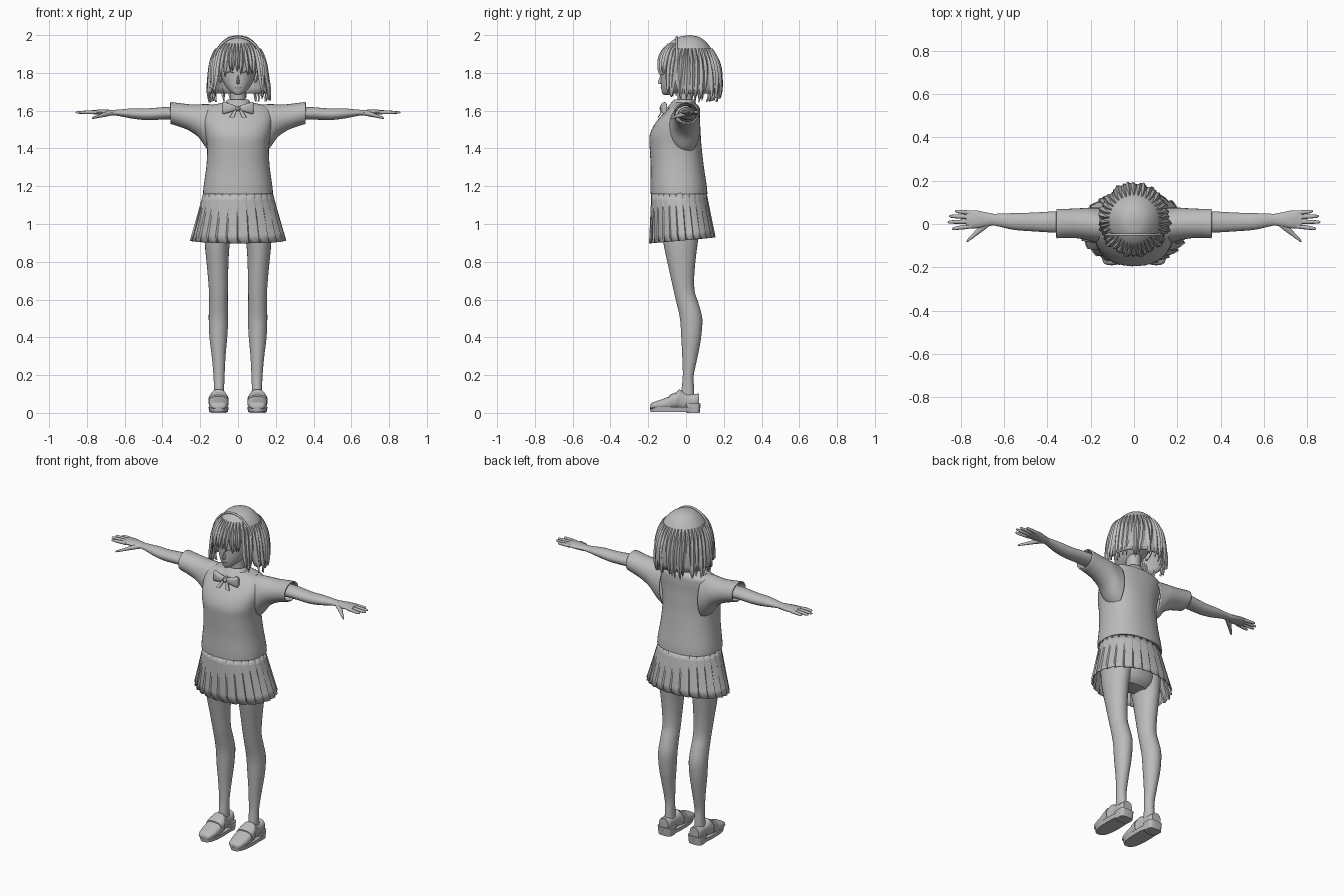
import bpy, bmesh, math, random
from math import sin, cos, pi

random.seed(4)
cube = bpy.data.objects.get("Cube")
if cube:
    bpy.data.objects.remove(cube)

grey = bpy.data.materials.new("plain grey")
grey.use_nodes = True
grey.diffuse_color = (.5, .5, .5, 1)
grey.node_tree.nodes["Principled BSDF"].inputs["Base Color"].default_value = (.5, .5, .5, 1)


def finish(name, bm, sharp=40, shell=0):
    """Turn a bmesh into a smooth object, with optional wall thickness."""
    bmesh.ops.recalc_face_normals(bm, faces=bm.faces)
    mesh = bpy.data.meshes.new(name)
    bm.to_mesh(mesh)
    bm.free()
    mesh.materials.append(grey)
    for poly in mesh.polygons:
        poly.use_smooth = True
    mesh.set_sharp_from_angle(angle=math.radians(sharp))
    ob = bpy.data.objects.new(name, mesh)
    bpy.context.collection.objects.link(ob)
    if shell:
        mod = ob.modifiers.new("wall", "SOLIDIFY")
        mod.thickness = shell
        mod.offset = -1
    return ob


def spline(rows, steps=4):
    """Catmull-Rom interpolation between rows of numbers."""
    out = []
    for i in range(len(rows) - 1):
        a, b, c, d = rows[max(i - 1, 0)], rows[i], rows[i + 1], rows[min(i + 2, len(rows) - 1)]
        for k in range(steps):
            t = k / steps
            out.append([q + t * ((r - p) + t * (2 * p - 5 * q + 4 * r - s + t * (3 * (q - r) + s - p))) / 2
                        for p, q, r, s in zip(a, b, c, d)])
    return out + [list(rows[-1])]


def skin(bm, rings, caps=True, loop=True):
    """Bridge rings of points with quads."""
    grid = [[bm.verts.new(p) for p in ring] for ring in rings]
    n = len(grid[0])
    for lo, hi in zip(grid, grid[1:]):
        for j in range(n if loop else n - 1):
            k = (j + 1) % n
            bm.faces.new((lo[j], lo[k], hi[k], hi[j]))
    if caps:
        bm.faces.new(grid[0])
        bm.faces.new(grid[-1])


def loft(name, axis, rows, side=1, n=28, power=2, steps=4, caps=True, shell=0, sharp=40):
    """Rounded sections given as (position, min a, max a, min b, max b)."""
    rings = []
    for p, a0, a1, b0, b1 in spline(rows, steps):
        ring = []
        for j in range(n):
            t = 2 * pi * j / n
            u = math.copysign(abs(cos(t)) ** (2 / power), cos(t))
            v = math.copysign(abs(sin(t)) ** (2 / power), sin(t))
            a = (a0 + a1 + u * (a1 - a0)) / 2
            b = (b0 + b1 + v * (b1 - b0)) / 2
            x, y, z = {"x": (p, a, b), "y": (a, p, b), "z": (a, b, p)}[axis]
            ring.append((x * side, y, z))
        rings.append(ring)
    bm = bmesh.new()
    skin(bm, rings, caps)
    return finish(name, bm, sharp, shell)


def centred(rows):
    return [(z, -w, w, y0, y1) for z, w, y0, y1 in rows]


# Sweater, hips, neck and collar
loft("sweater_body", "z", centred([
    (1.16, .185, -.187, .113), (1.2, .182, -.188, .11), (1.3, .168, -.187, .095),
    (1.4, .163, -.192, .083), (1.47, .172, -.192, .078), (1.53, .182, -.165, .075),
    (1.58, .185, -.125, .075), (1.62, .165, -.085, .07), (1.642, .08, -.065, .045)]),
    n=48, power=2.3)
loft("hips", "z", centred([(.9, .1, -.06, .04), (.96, .15, -.12, .08), (1.17, .16, -.15, .09)]))
loft("neck", "z", centred([(1.58, .05, -.05, .05), (1.65, .04, -.045, .035), (1.76, .042, -.05, .04)]))
loft("collar", "z", centred([(1.615, .085, -.1, .06), (1.64, .07, -.08, .052), (1.66, .055, -.06, .045)]),
     caps=False, shell=.006)

# Pleated skirt
PLEATS = 26
bm = bmesh.new()
rings = []
for i in range(7):
    f = i / 6
    w, y0, y1 = .183 + .06 * f, -.183 - .004 * f, .108 + .04 * f
    ring = []
    for j in range(PLEATS * 4):
        t = 2 * pi * (j // 4 + (0, .45, .9, 1.02)[j % 4]) / PLEATS
        g = 1 + (.004 + .05 * f) * (0, .6, 1, .1)[j % 4]
        y = (y0 + y1) / 2 - cos(t) * (y1 - y0) / 2 * g
        ring.append((w * sin(t) * g, y, 1.168 - f * (.253 - .09 * y)))
    rings.append(ring)
skin(bm, rings, caps=False)
finish("pleated_skirt", bm, 25, .004)

for side, tag in ((1, "left"), (-1, "right")):
    # Sleeve and arm
    loft(tag + "_sleeve", "x", [
        (.13, -.09, .075, 1.37, 1.632), (.17, -.088, .075, 1.405, 1.635), (.21, -.076, .075, 1.46, 1.633),
        (.26, -.066, .072, 1.495, 1.634), (.31, -.064, .07, 1.515, 1.64), (.358, -.066, .07, 1.53, 1.646)],
        side, caps=False, shell=.007)
    loft(tag + "_arm", "x", [
        (.2, -.045, .06, 1.54, 1.62), (.36, -.04, .058, 1.553, 1.62), (.48, -.033, .052, 1.55, 1.612),
        (.56, -.026, .05, 1.558, 1.612), (.64, -.008, .047, 1.573, 1.605), (.68, -.006, .048, 1.573, 1.603)],
        side, n=20)
    # Hand with four fingers and a thumb
    loft(tag + "_palm", "x", [
        (.65, -.006, .047, 1.574, 1.604), (.69, -.014, .055, 1.574, 1.605),
        (.73, -.02, .063, 1.578, 1.606), (.775, -.018, .06, 1.582, 1.602)], side, n=16)
    for name, y, tip, spread in (("index", -.01, .84, -.012), ("middle", .011, .86, -.002),
                                 ("ring", .032, .853, .004), ("little", .051, .825, .008)):
        rows = [(.75 + (tip - .75) * f, y + spread * f - r, y + spread * f + r, 1.591 - r, 1.591 + r)
                for f, r in ((0, .0105), (.5, .0095), (.9, .007), (1, .002))]
        loft(tag + "_" + name + "_finger", "x", rows, side, n=10, steps=3)
    loft(tag + "_thumb", "x", [
        (.665, -.008, .02, 1.575, 1.598), (.7, -.035, .005, 1.568, 1.594), (.735, -.06, -.034, 1.562, 1.58),
        (.765, -.082, -.066, 1.557, 1.569), (.772, -.084, -.079, 1.558, 1.562)], side, n=12)

    # Leg
    loft(tag + "_leg", "z", [
        (.07, .072, .13, -.03, .045), (.14, .073, .128, -.022, .042), (.2, .071, .13, -.017, .041),
        (.3, .066, .139, -.02, .062), (.4, .057, .151, -.025, .08), (.5, .052, .155, -.032, .086),
        (.58, .054, .153, -.05, .066), (.65, .054, .154, -.066, .045), (.75, .052, .162, -.088, .045),
        (.9, .043, .176, -.12, .062), (1.04, .01, .18, -.14, .085)], side)

    # Loafer with sole, heel and strap
    loft(tag + "_shoe_upper", "y", [
        (-.188, .08, .125, .022, .044), (-.175, .062, .143, .02, .056), (-.12, .051, .154, .018, .075),
        (-.06, .052, .153, .02, .1), (-.036, .06, .146, .02, .124), (0, .066, .141, .02, .104),
        (.05, .066, .141, .03, .1), (.07, .074, .133, .03, .104)], side, power=2.6)
    loft(tag + "_shoe_strap", "y", [(-.088, .05, .156, .022, .094), (-.055, .05, .156, .022, .11)],
         side, power=2.6, steps=1)
    loft(tag + "_shoe_sole", "z", [(.006, .053, .152, -.188, .073), (.03, .049, .156, -.191, .076)],
         side, power=2.6, steps=1)
    loft(tag + "_shoe_heel", "z", [(0, .06, .145, .004, .072), (.05, .056, .149, -.005, .077)],
         side, power=4, steps=1)

    # Bow loop, bow tail, eyelash and ear
    loft(tag + "_bow_loop", "x", [
        (.004, -.127, -.108, 1.602, 1.622), (.04, -.137, -.104, 1.592, 1.636),
        (.076, -.128, -.1, 1.582, 1.645), (.082, -.12, -.105, 1.59, 1.638)], side, n=16, power=3)
    loft(tag + "_bow_tail", "z", [(1.565, .02, .046, -.15, -.144), (1.61, .002, .016, -.125, -.115)],
         side, n=8, power=5, steps=1)
    loft(tag + "_eyelash", "x", [
        (.02, -.134, -.125, 1.797, 1.8), (.042, -.127, -.115, 1.804, 1.81),
        (.064, -.112, -.098, 1.796, 1.801)], side, n=8)
    loft(tag + "_ear", "z", [(1.75, .085, .098, -.01, .01), (1.785, .088, .112, -.015, .03),
                             (1.81, .09, .106, -.01, .025)], side, n=12)

loft("bow_knot", "z", centred([(1.598, .01, -.135, -.1), (1.612, .014, -.14, -.1), (1.626, .01, -.135, -.1)]), n=12)

# Face
loft("head", "z", centred([
    (1.684, .014, -.12, -.085), (1.7, .04, -.128, -.03), (1.73, .066, -.133, .03),
    (1.77, .086, -.134, .08), (1.82, .097, -.133, .12), (1.88, .1, -.12, .13),
    (1.94, .08, -.08, .1), (1.975, .03, -.02, .05)]), n=36)
loft("nose", "z", centred([(1.742, .006, -.14, -.12), (1.75, .008, -.15, -.12), (1.785, .004, -.137, -.12)]), n=10)
loft("mouth", "z", centred([(1.717, .012, -.133, -.12), (1.722, .017, -.135, -.12)]), n=10, steps=1)

# Hair outline as height, half width, front and back
outline = spline([(2, 0, .02, .02), (1.99, .05, -.04, .07), (1.96, .09, -.085, .11), (1.91, .125, -.125, .145),
                  (1.85, .143, -.145, .172), (1.78, .152, -.15, .183), (1.7, .16, -.145, .182),
                  (1.64, .155, -.13, .165)], 8)


def hair_point(angle, z, out=0):
    """Point on the hair outline; angle zero faces the front."""
    z = max(z, outline[-1][0])
    for hi, lo in zip(outline, outline[1:]):
        if z >= lo[0]:
            break
    f = (z - lo[0]) / (hi[0] - lo[0])
    _, w, front, back = (l + f * (h - l) for l, h in zip(lo, hi))
    c = cos(angle)
    reach = .02 - front if c > 0 else back - .02
    return ((w + out) * sin(angle), .02 - c * (reach + out), z)


# Hair shell, cut short over the face
bm = bmesh.new()
rings = []
for i in range(1, 19):
    ring = []
    for j in range(64):
        a = 2 * pi * j / 64 - pi
        f = min(max((abs(a) - .85) / .4, 0), 1)
        bottom = 1.86 - .17 * f * f * (3 - 2 * f)
        ring.append(hair_point(a, 2 - (2 - bottom) * (i / 18) ** 2))
    rings.append(ring)
skin(bm, rings, caps=False)
bm.verts.ensure_lookup_table()
bm.faces.new(bm.verts[:64])
finish("hair_shell", bm, 50, .012)


def lock(name, angle, top, tip, width, curl, flare):
    """Tapered lock with a diamond section that follows the hair outline."""
    rings = []
    for i in range(13):
        f = i / 12
        z = top + (tip - top) * f
        w = width * (.35 + .65 * sin(pi * min(f * 1.1, 1) / 2)) * (1 - f ** 4) + .003
        a = angle + curl * f * f
        out = .004 * sin(pi * f) + flare * f ** 3
        rings.append([hair_point(a - w, z, out - .004), hair_point(a, z, out + .008 * (1 - f ** 4)),
                      hair_point(a + w, z, out - .004), hair_point(a, z, out - .012)])
    bm = bmesh.new()
    skin(bm, rings)
    finish(name, bm, 50)


# Fringe, side locks and back locks
for k in range(11):
    a = (k - 5) * .165
    lock("fringe_lock", a, 1.955, 1.805 - .004 * abs(k - 5) + random.uniform(-.015, .015), .1,
         random.uniform(-.08, .08), -.006)
for s in (1, -1):
    for k in range(5):
        lock("side_lock", s * (.83 + k * .14), 1.93, 1.69 - .006 * k + random.uniform(-.015, .015), .11,
             s * random.uniform(-.22, .05), random.uniform(-.015, .02))
for k in range(21):
    a = 1.5 + k * (2 * pi - 3) / 20
    lock("back_lock", a, 1.93, 1.655 + random.uniform(-.012, .012), .12,
         random.uniform(-.12, .12), random.uniform(-.01, .018))

# Headband
curve = bpy.data.curves.new("headband", "CURVE")
curve.dimensions = "3D"
curve.bevel_depth = .006
path = curve.splines.new("POLY")
path.points.add(24)
for i, point in enumerate(path.points):
    a = (i / 12 - 1) * 1.3
    point.co = (.134 * sin(a), -.05, 1.83 + .16 * cos(a), 1)
curve.materials.append(grey)
bpy.context.collection.objects.link(bpy.data.objects.new("headband", curve))
